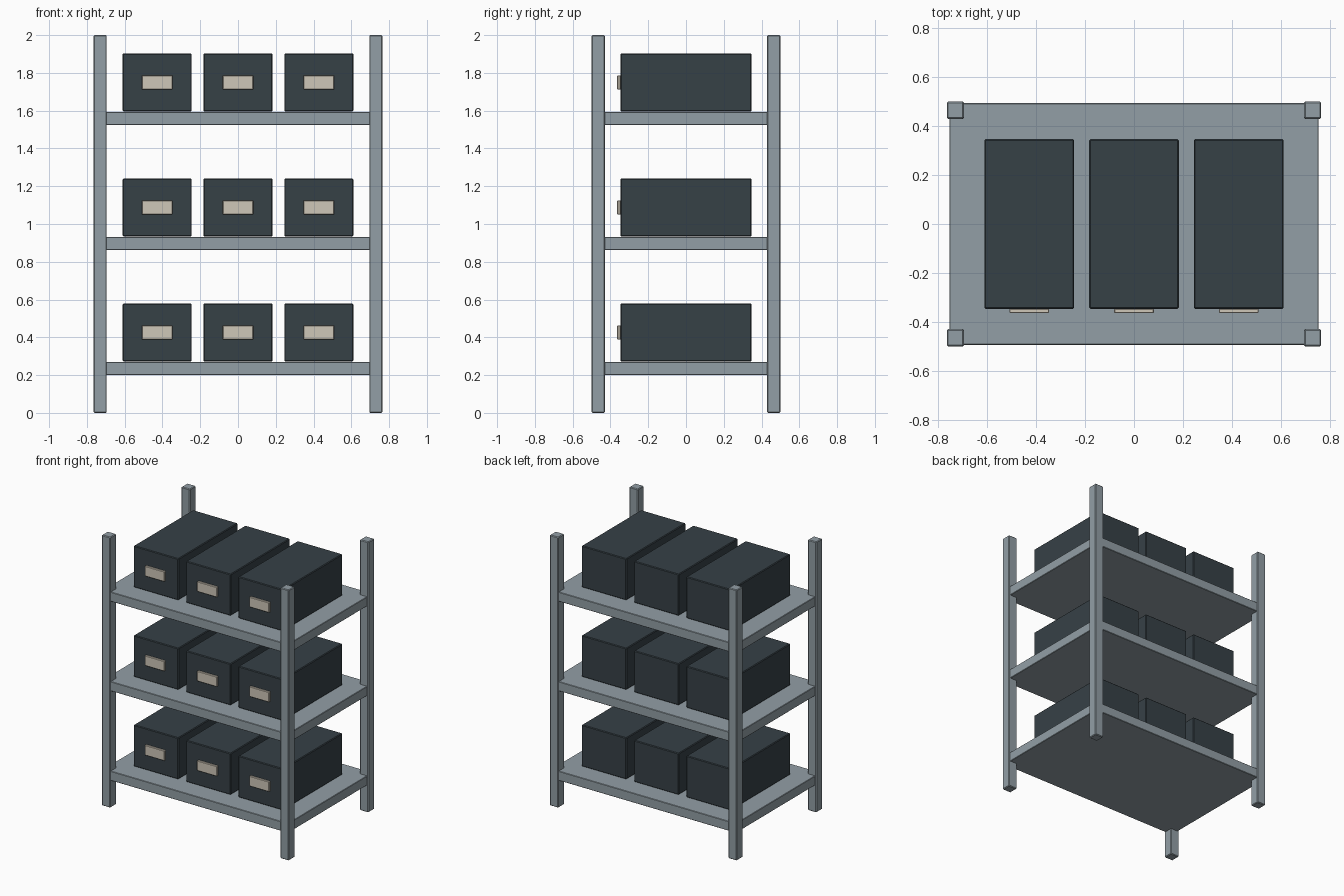
import bpy

cube = bpy.data.objects.get("Cube")
if cube:
    bpy.data.objects.remove(cube, do_unlink=True)


def material(name, rgb):
    mat = bpy.data.materials.new(name)
    mat.use_nodes = True
    mat.diffuse_color = (*rgb, 1)
    mat.node_tree.nodes["Principled BSDF"].inputs["Base Color"].default_value = (*rgb, 1)
    return mat


steel = material("blue grey steel", (0.29, 0.345, 0.38))
dark = material("dark slate", (0.037, 0.052, 0.062))
card = material("cream card", (0.62, 0.57, 0.48))


def block(name, centre, size, mat, bevel=0.005):
    """Box with slightly softened edges."""
    bpy.ops.mesh.primitive_cube_add(size=1, location=centre)
    obj = bpy.context.object
    obj.name = name
    obj.scale = size
    bpy.ops.object.transform_apply(location=False, rotation=False, scale=True)
    obj.data.materials.append(mat)
    mod = obj.modifiers.new("soft edges", 'BEVEL')
    mod.width = bevel
    mod.segments = 1
    return obj


# Corner posts
POST = 0.07
for end, sy in (("front", -1), ("back", 1)):
    for side, sx in (("right", -1), ("left", 1)):
        block(f"{end}_{side}_post", (sx * 0.73, sy * 0.465, 1), (POST, POST, 2), steel)

# Shelves, each with three storage boxes and their front labels
SHELF_H, BOX_H = 0.07, 0.307
for level, top in zip(("lower", "middle", "upper"), (0.27, 0.932, 1.594)):
    block(f"{level}_shelf", (0, 0, top - SHELF_H / 2), (1.51, 0.988, SHELF_H), steel, 0.003)
    box_z = top + 0.002 + BOX_H / 2
    for place, x in (("right", -0.428), ("centre", 0), ("left", 0.428)):
        block(f"{level}_{place}_box", (x, 0, box_z), (0.366, 0.694, BOX_H), dark)
        block(f"{level}_{place}_label", (x, -0.355, box_z), (0.162, 0.018, 0.075), card, 0.003)
